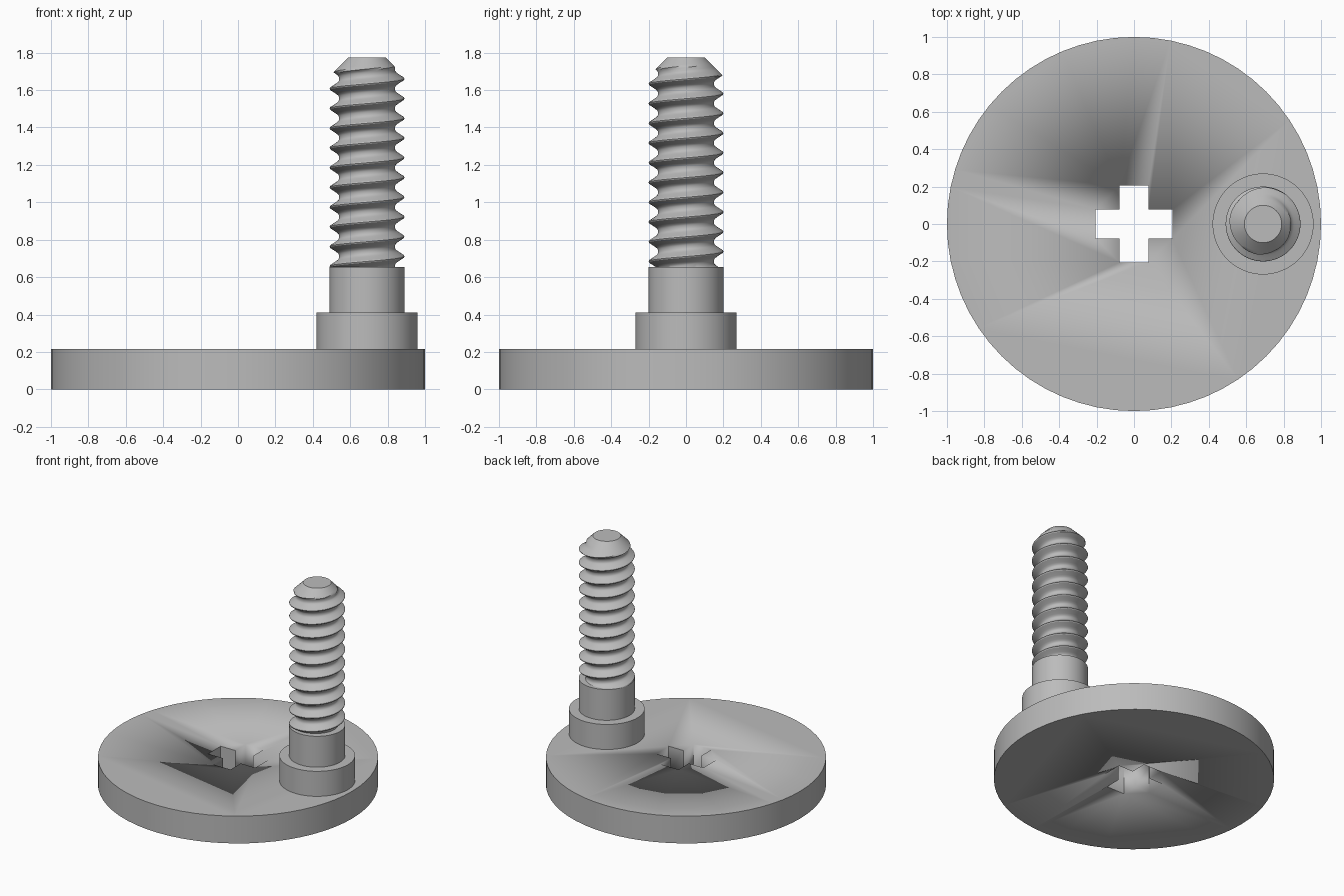
import bpy, bmesh, math

cube = bpy.data.objects.get("Cube")
if cube:
    bpy.data.objects.remove(cube)

grey = bpy.data.materials.new("plain grey")
grey.use_nodes = True
COLOUR = (0.5, 0.5, 0.5, 1)
grey.diffuse_color = COLOUR
grey.node_tree.nodes["Principled BSDF"].inputs["Base Color"].default_value = COLOUR

PIN_X = 0.69


def finish(bm, name, angle=30):
    """Turn a bmesh into a grey, smooth-shaded object."""
    bmesh.ops.recalc_face_normals(bm, faces=bm.faces[:])
    mesh = bpy.data.meshes.new(name)
    bm.to_mesh(mesh)
    bm.free()
    mesh.materials.append(grey)
    obj = bpy.data.objects.new(name, mesh)
    bpy.context.collection.objects.link(obj)
    bpy.ops.object.select_all(action='DESELECT')
    obj.select_set(True)
    bpy.context.view_layer.objects.active = obj
    bpy.ops.object.shade_smooth_by_angle(angle=math.radians(angle))
    return obj


def cylinder(name, x, radius, bottom, top, sides=64):
    bm = bmesh.new()
    bmesh.ops.create_cone(bm, cap_ends=True, segments=sides, radius1=radius,
                          radius2=radius, depth=top - bottom)
    bmesh.ops.translate(bm, verts=bm.verts[:], vec=(x, 0, (top + bottom) / 2))
    return finish(bm, name)


# Round base with a cross-shaped through hole
base = cylinder("base_disc", 0, 1.0, 0, 0.215)
a, b = 0.078, 0.205
quarter = [(b, -a), (b, a), (a, a)]
outline = []
for turn in range(4):
    c, s = round(math.cos(turn * math.pi / 2)), round(math.sin(turn * math.pi / 2))
    outline += [(x * c - y * s, x * s + y * c) for x, y in quarter]
bm = bmesh.new()
face = bm.faces.new([bm.verts.new((x, y, -0.1)) for x, y in outline])
walls = bmesh.ops.extrude_face_region(bm, geom=[face])["geom"]
bmesh.ops.translate(bm, vec=(0, 0, 0.5),
                    verts=[v for v in walls if isinstance(v, bmesh.types.BMVert)])
cutter = finish(bm, "cross_cutter")
hole = base.modifiers.new("cross hole", 'BOOLEAN')
hole.operation = 'DIFFERENCE'
hole.solver = 'EXACT'
hole.object = cutter
bpy.context.view_layer.objects.active = base
bpy.ops.object.modifier_apply(modifier=hole.name)
bpy.data.objects.remove(cutter)

# Stepped pin on the left of the base
cylinder("pin_collar", PIN_X, 0.27, 0.215, 0.412)
cylinder("pin_shank", PIN_X, 0.2, 0.412, 0.655)

# Right-handed thread, trimmed by a conical tip
BOTTOM, TOP, PITCH, CREST_Z = 0.655, 1.775, 0.1055, 1.66
COLUMNS = 64
profile = [(0.0, 0.2), (0.06, 0.197), (0.15, 0.182), (0.25, 0.166), (0.33, 0.155),
           (0.42, 0.15), (0.58, 0.15), (0.67, 0.155), (0.75, 0.166),
           (0.85, 0.182), (0.94, 0.197)]


def thread_radius(phase):
    phase %= 1
    points = profile + [(1.0, 0.2)]
    for (p, r), (q, s) in zip(points, points[1:]):
        if p <= phase <= q:
            return r + (s - r) * (phase - p) / (q - p)
    return 0.2


bm = bmesh.new()
columns = []
for i in range(COLUMNS + 1):
    turn = i / COLUMNS
    angle = 2 * math.pi * turn
    column = []
    for k in range(-12, 3):
        for fraction, _ in profile:
            z = CREST_Z + PITCH * (k + turn + fraction)
            z = min(max(z, BOTTOM), TOP)
            r = thread_radius((z - CREST_Z) / PITCH - turn)
            r = min(r, 0.1 + TOP - z)
            column.append(bm.verts.new((PIN_X + r * math.cos(angle),
                                        r * math.sin(angle), z)))
    columns.append(column)
for left, right in zip(columns, columns[1:]):
    for k in range(len(left) - 1):
        bm.faces.new((left[k], right[k], right[k + 1], left[k + 1]))
bmesh.ops.remove_doubles(bm, verts=bm.verts[:], dist=0.0002)

# Flat end of the tip
rim = [e for e in bm.edges if e.is_boundary
       and all(v.co.z > TOP - 0.001 for v in e.verts)]
bmesh.ops.contextual_create(bm, geom=rim)
finish(bm, "pin_thread", 28)
